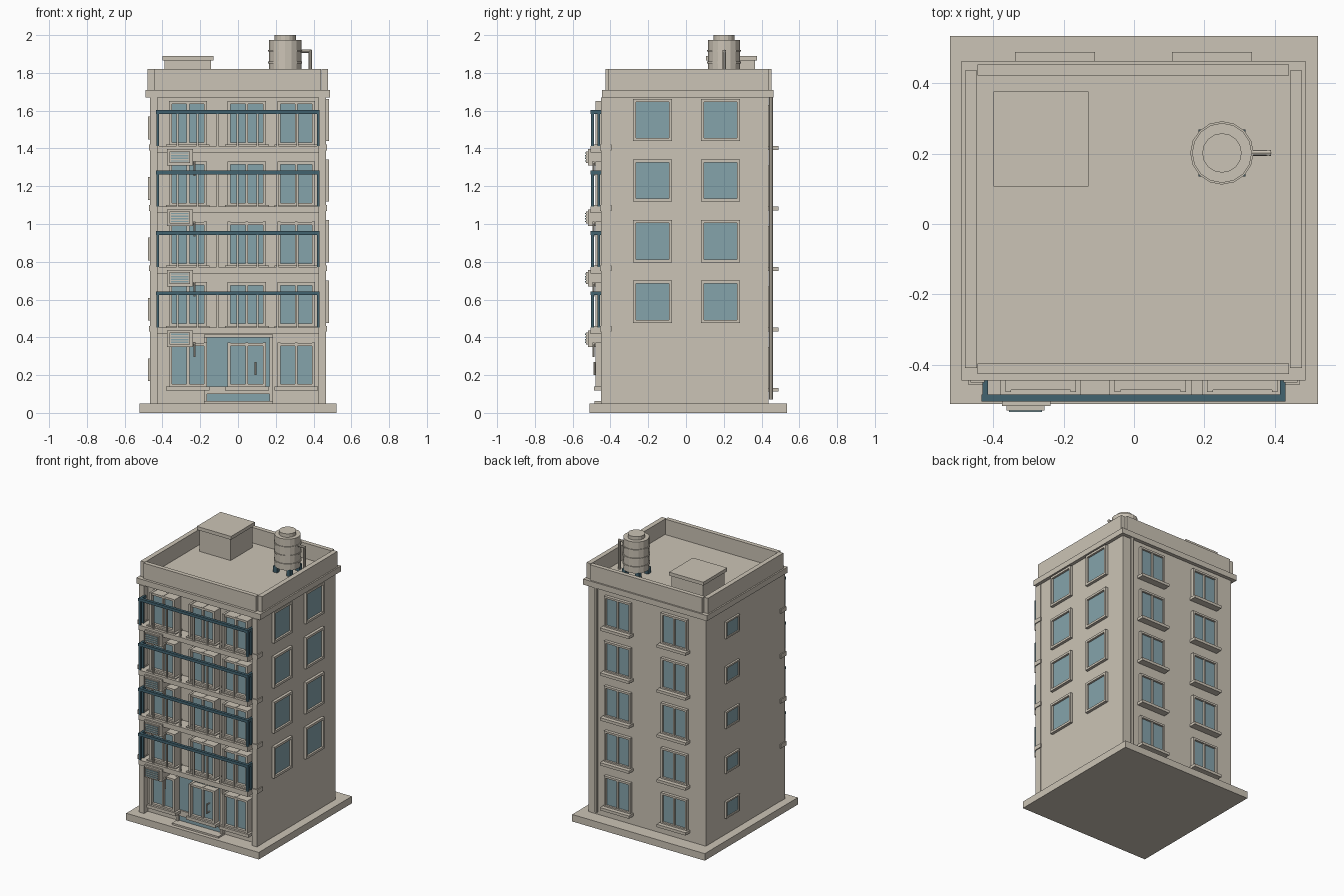
import bpy, bmesh, math
from mathutils import Matrix, Vector

if "Cube" in bpy.data.objects:
    bpy.data.objects.remove(bpy.data.objects["Cube"])


def material(name, rgb):
    m = bpy.data.materials.new(name)
    m.diffuse_color = (*rgb, 1)
    m.use_nodes = True
    m.node_tree.nodes["Principled BSDF"].inputs["Base Color"].default_value = m.diffuse_color
    return m


WALL = material("warm_beige", (0.60, 0.55, 0.465))
GLASS = material("blue_grey_glass", (0.235, 0.37, 0.41))
METAL = material("dark_teal_metal", (0.055, 0.125, 0.16))


class Part:
    """Collects boxes and cylinders into one named object."""

    def __init__(self, name, mat):
        self.name, self.mat, self.bm = name, mat, bmesh.new()

    def box(self, x0, x1, y0, y1, z0, z1):
        c = Vector(((x0 + x1) / 2, (y0 + y1) / 2, (z0 + z1) / 2))
        s = Matrix.Diagonal((abs(x1 - x0), abs(y1 - y0), abs(z1 - z0), 1))
        bmesh.ops.create_cube(self.bm, size=1, matrix=Matrix.Translation(c) @ s)

    def tube(self, a, b, r, sides=8):
        a, b = Vector(a), Vector(b)
        rot = (b - a).to_track_quat('Z', 'Y').to_matrix().to_4x4()
        bmesh.ops.create_cone(self.bm, cap_ends=True, segments=sides, radius1=r, radius2=r,
                              depth=(b - a).length, matrix=Matrix.Translation((a + b) / 2) @ rot)

    def done(self):
        mesh = bpy.data.meshes.new(self.name)
        self.bm.to_mesh(mesh)
        self.bm.free()
        mesh.materials.append(self.mat)
        ob = bpy.data.objects.new(self.name, mesh)
        bpy.context.collection.objects.link(ob)


def single(name, mat, *b):
    p = Part(name, mat)
    p.box(*b)
    p.done()


PITCH = 0.32

# Main masses
single("base_slab", WALL, -0.5225, 0.5225, -0.512, 0.535, 0, 0.05)
single("building_body", WALL, -0.463, 0.463, -0.408, 0.438, 0.05, 1.67)
single("cornice", WALL, -0.49, 0.487, -0.445, 0.464, 1.67, 1.71)

# Parapet walls around the roof
p = Part("parapet", WALL)
for y in (-0.427, 0.422):
    p.box(-0.445, 0.44, y, y + 0.031, 1.71, 1.82)
for x in (-0.48, 0.443):
    p.box(x, x + 0.034, -0.41, 0.437, 1.71, 1.82)
p.done()

# Front corner columns with floor bands
p = Part("front_columns", WALL)
for s in (-1, 1):
    p.box(s * 0.425, s * 0.465, -0.45, -0.40, 0.05, 1.67)
    for k in range(1, 5):
        z = 0.43 + PITCH * (k - 1)
        p.box(s * 0.42, s * 0.472, -0.456, -0.395, z, z + 0.03)
p.done()

# Front windows: projecting frames with two panes
frames, panes, sills = (Part("front_window_frames", WALL), Part("front_window_glass", GLASS),
                        Part("front_window_sills", WALL))
for k in range(5):
    z0, z1 = 0.14 + PITCH * k, 0.372 + PITCH * k
    for x0, x1 in ((-0.365, -0.165), (-0.055, 0.148), (0.208, 0.408)):
        xm = (x0 + x1) / 2
        for a, b in ((x0, x0 + 0.016), (x1 - 0.016, x1)):
            frames.box(a, b, -0.478, -0.40, z0, z1)
        frames.box(xm - 0.007, xm + 0.007, -0.468, -0.40, z0, z1)
        frames.box(x0, x1, -0.472, -0.40, z1 - 0.017, z1 - 0.002)
        frames.box(x0, x1, -0.472, -0.40, z0, z0 + 0.012)
        panes.box(x0 + 0.01, x1 - 0.01, -0.452, -0.40, z0 + 0.005, z1 - 0.006)
        sills.box(x0 - 0.015, x1 + 0.015, -0.487, -0.40, z0 - 0.022, z0)
for q in (frames, panes, sills):
    q.done()

# Ground floor entrance
single("entrance_glass", GLASS, -0.165, 0.17, -0.425, -0.40, 0.06, 0.40)
p = Part("entrance_frame", WALL)
p.box(-0.18, 0.185, -0.45, -0.40, 0.398, 0.415)
for x in (-0.18, 0.168):
    p.box(x, x + 0.015, -0.44, -0.40, 0.05, 0.40)
p.box(-0.167, 0.17, -0.435, -0.40, 0.10, 0.14)
p.box(-0.18, 0.185, -0.485, -0.40, 0.05, 0.062)
p.done()
p = Part("entrance_handle", WALL)
p.tube((0.093, -0.485, 0.20), (0.093, -0.485, 0.27), 0.005)
for z in (0.205, 0.265):
    p.tube((0.093, -0.485, z), (0.093, -0.45, z), 0.004)
p.done()

# Balconies: slabs, rails and balusters
slabs, rails, bars = (Part("balcony_slabs", WALL), Part("balcony_rails", METAL),
                      Part("balcony_balusters", WALL))
for k in range(4):
    z = 0.453 + PITCH * k
    zt = z + 0.19
    slabs.box(-0.43, 0.43, -0.505, -0.40, z - 0.035, z)
    rails.box(-0.433, 0.43, -0.505, -0.485, zt - 0.02, zt)
    for s in (-1, 1):
        rails.box(s * 0.415, s * 0.431, -0.505, -0.44, zt - 0.02, zt)
        rails.box(s * 0.417, s * 0.431, -0.503, -0.488, z, zt)
        rails.box(s * 0.417, s * 0.431, -0.468, -0.455, z, zt)
    for i in range(-3, 4):
        x = i * 0.106 - 0.002
        bars.box(x - 0.005, x + 0.005, -0.50, -0.49, z, zt - 0.02)
for q in (slabs, rails, bars):
    q.done()

# Air conditioners with louvres and a drain hose
units, louvres, hoses = (Part("air_conditioners", WALL), Part("air_conditioner_louvres", GLASS),
                         Part("air_conditioner_hoses", WALL))
for k in range(4):
    z = 0.35 + PITCH * k
    units.box(-0.375, -0.238, -0.518, -0.40, z, z + 0.087)
    units.box(-0.362, -0.254, -0.53, -0.51, z + 0.012, z + 0.075)
    for i in range(4):
        zl = z + 0.02 + i * 0.014
        louvres.box(-0.355, -0.261, -0.535, -0.528, zl, zl + 0.007)
    hoses.tube((-0.23, -0.49, z - 0.055), (-0.23, -0.49, z + 0.02), 0.006)
    hoses.tube((-0.24, -0.49, z + 0.018), (-0.224, -0.49, z + 0.018), 0.006)
for q in (units, louvres, hoses):
    q.done()

# Right side windows: square projecting frames
frames, panes = Part("right_window_frames", WALL), Part("right_window_glass", GLASS)
for k in range(4):
    zc = 0.588 + 0.321 * k
    for yc in (-0.177, 0.182):
        for s in (-1, 1):
            frames.box(0.45, 0.483, yc + s * 0.088, yc + s * 0.103, zc - 0.112, zc + 0.112)
            frames.box(0.45, 0.483, yc - 0.09, yc + 0.09, zc + s * 0.096, zc + s * 0.112)
        panes.box(0.46, 0.469, yc - 0.09, yc + 0.09, zc - 0.098, zc + 0.098)
frames.done()
panes.done()

# Left side windows: one small column
frames, panes = Part("left_window_frames", WALL), Part("left_window_glass", GLASS)
for k in range(5):
    zc, yc = 0.228 + PITCH * k, 0.15
    for s in (-1, 1):
        frames.box(-0.477, -0.45, yc + s * 0.064, yc + s * 0.077, zc - 0.06, zc + 0.06)
        frames.box(-0.477, -0.45, yc - 0.07, yc + 0.07, zc + s * 0.049, zc + s * 0.06)
    panes.box(-0.470, -0.46, yc - 0.066, yc + 0.066, zc - 0.05, zc + 0.05)
frames.done()
panes.done()

# Back windows: two panes, frame and deep sill
frames, panes, sills = (Part("back_window_frames", WALL), Part("back_window_glass", GLASS),
                        Part("back_window_sills", WALL))
for k in range(5):
    z0, z1 = 0.13 + PITCH * k, 0.35 + PITCH * k
    for xc in (-0.225, 0.222):
        for s in (-1, 1):
            frames.box(xc + s * 0.09, xc + s * 0.103, 0.42, 0.46, z0, z1)
        frames.box(xc - 0.103, xc + 0.103, 0.42, 0.46, z1 - 0.014, z1)
        frames.box(xc - 0.103, xc + 0.103, 0.42, 0.46, z0, z0 + 0.012)
        frames.box(xc - 0.006, xc + 0.006, 0.42, 0.457, z0, z1)
        panes.box(xc - 0.092, xc + 0.092, 0.43, 0.446, z0 + 0.01, z1 - 0.01)
        sills.box(xc - 0.114, xc + 0.114, 0.42, 0.489, z0 - 0.018, z0 + 0.002)
for q in (frames, panes, sills):
    q.done()

# Back drainpipe
p = Part("back_drainpipe", WALL)
p.tube((0.393, 0.45, 0.07), (0.393, 0.45, 1.67), 0.011)
p.done()

# Roof stair box
p = Part("roof_box", WALL)
p.box(-0.388, -0.142, 0.12, 0.364, 1.71, 1.866)
p.box(-0.40, -0.13, 0.107, 0.376, 1.866, 1.89)
p.done()

# Water tank with bands, lid, legs and outlet pipe
cx, cy = 0.25, 0.202
p = Part("water_tank", WALL)
p.tube((cx, cy, 1.752), (cx, cy, 1.975), 0.085, 16)
p.tube((cx, cy, 1.975), (cx, cy, 2.0), 0.056, 16)
for z in (1.79, 1.85, 1.912):
    p.tube((cx, cy, z), (cx, cy, z + 0.01), 0.09, 16)
p.done()
p = Part("water_tank_legs", METAL)
for sx in (-1, 1):
    for sy in (-1, 1):
        x, y = cx + sx * 0.052, cy + sy * 0.052
        p.box(x - 0.015, x + 0.015, y - 0.015, y + 0.015, 1.71, 1.755)
p.done()
p = Part("water_tank_pipe", WALL)
p.tube((cx + 0.07, cy, 1.914), (0.39, cy, 1.914), 0.009)
p.tube((0.382, cy, 1.71), (0.382, cy, 1.92), 0.009)
p.done()
